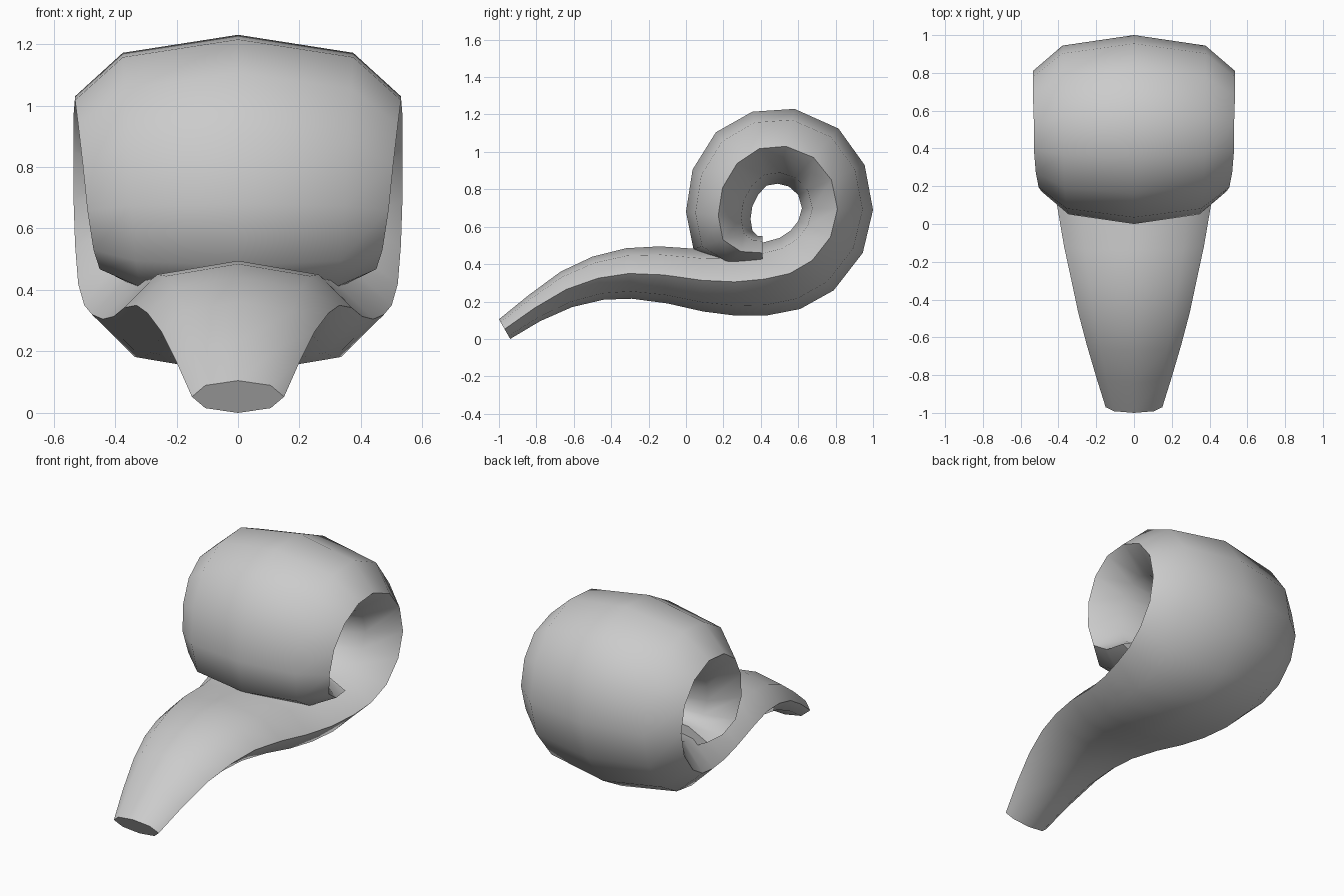
import bpy, bmesh
from math import sin, cos, pi, radians
from mathutils import Vector

if "Cube" in bpy.data.objects:
    bpy.data.objects.remove(bpy.data.objects["Cube"])

# Each section: outer crest (y, z), inner crest (y, z), half width
SECTIONS = [
    (-.94, .00, -1.0, .105, .15), (-.78, .095, -.84, .235, .20),
    (-.61, .17, -.67, .36, .25), (-.44, .21, -.50, .44, .295),
    (-.29, .215, -.32, .485, .33), (-.10, .19, -.14, .495, .37),
    (.09, .147, .08, .48, .405), (.26, .125, .26, .485, .44),
    (.43, .125, .41, .515, .475), (.61, .16, .50, .54, .50),
    (.79, .26, .56, .58, .52), (.945, .46, .60, .63, .53),
    (1.0, .69, .62, .70, .535), (.955, .93, .60, .77, .535),
    (.815, 1.125, .55, .815, .535), (.58, 1.23, .49, .83, .53),
    (.355, 1.215, .43, .82, .53), (.16, 1.105, .385, .77, .52),
    (.035, .905, .355, .71, .505), (0, .68, .345, .64, .49),
    (.04, .48, .355, .58, .47), (.20, .385, .385, .55, .45),
    (.41, .37, .41, .55, .43),
]
SIDES = 8


def add_ring(bm, oy, oz, iy, iz, half_width):
    outer, inner = Vector((0, oy, oz)), Vector((0, iy, iz))
    mid, arm = (outer + inner) / 2, (inner - outer) / 2
    side = Vector((half_width, 0, 0))
    return [bm.verts.new(mid + arm * cos(2 * pi * k / SIDES) + side * sin(2 * pi * k / SIDES))
            for k in range(SIDES)]


# Coiled tapering tube, lofted through the octagonal sections
bm = bmesh.new()
rings = [add_ring(bm, *s) for s in SECTIONS]
for a, b in zip(rings, rings[1:]):
    for k in range(SIDES):
        n = (k + 1) % SIDES
        bm.faces.new((a[k], a[n], b[n], b[k]))
# End caps
bm.faces.new(rings[0])
bm.faces.new(rings[-1])
bmesh.ops.recalc_face_normals(bm, faces=bm.faces)

mesh = bpy.data.meshes.new("coiled_tube")
bm.to_mesh(mesh)
bm.free()
tube = bpy.data.objects.new("coiled_tube", mesh)
bpy.context.collection.objects.link(tube)
bpy.context.view_layer.objects.active = tube
tube.select_set(True)
bpy.ops.object.shade_smooth_by_angle(angle=radians(60))
